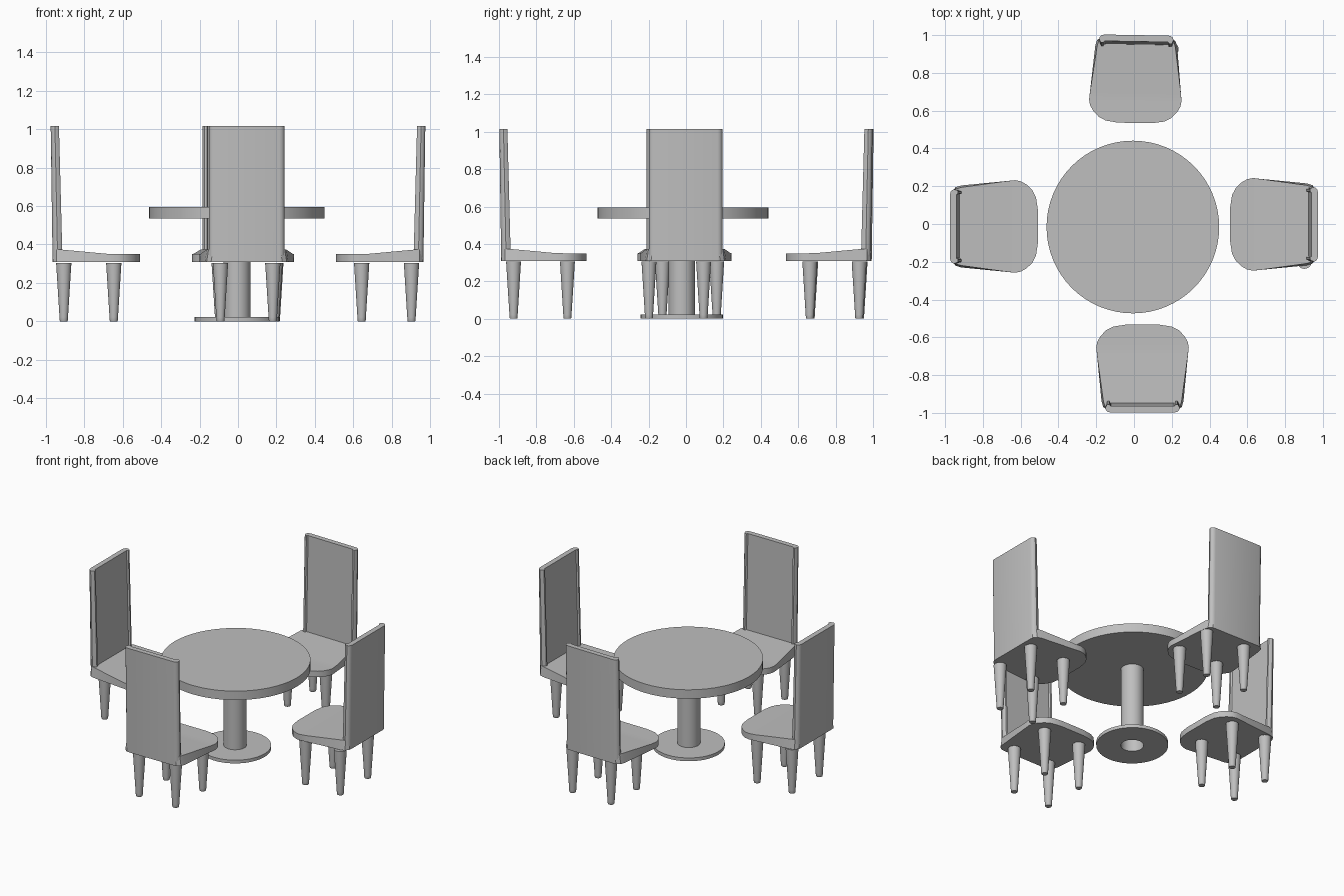
import bpy, bmesh, math
from mathutils import Matrix

cube = bpy.data.objects.get("Cube")
if cube:
    bpy.data.objects.remove(cube, do_unlink=True)

grey = bpy.data.materials.new("plain grey")
grey.use_nodes = True
GREY = (0.52, 0.52, 0.52, 1)
grey.diffuse_color = GREY
grey.node_tree.nodes["Principled BSDF"].inputs["Base Color"].default_value = GREY


def finish(name, bm, matrix=Matrix()):
    """Turn a bmesh into a named, placed, softly shaded object."""
    bmesh.ops.recalc_face_normals(bm, faces=bm.faces)
    mesh = bpy.data.meshes.new(name)
    bm.to_mesh(mesh)
    bm.free()
    mesh.materials.append(grey)
    ob = bpy.data.objects.new(name, mesh)
    bpy.context.collection.objects.link(ob)
    ob.matrix_world = matrix
    bpy.ops.object.select_all(action='DESELECT')
    ob.select_set(True)
    bpy.context.view_layer.objects.active = ob
    bpy.ops.object.shade_smooth_by_angle(angle=math.radians(35))
    return ob


def loft(name, sections, matrix=Matrix(), caps=True, loop=False):
    """Skin a list of closed cross-sections with equal point counts."""
    bm = bmesh.new()
    rings = [[bm.verts.new(p) for p in s] for s in sections]
    pairs = list(zip(rings, rings[1:]))
    if loop:
        pairs.append((rings[-1], rings[0]))
    for a, b in pairs:
        for i in range(len(a)):
            j = (i + 1) % len(a)
            bm.faces.new((a[i], a[j], b[j], b[i]))
    if caps:
        bm.faces.new(rings[0])
        bm.faces.new(rings[-1])
    return finish(name, bm, matrix)


def turned(name, profile, sides, matrix=Matrix(), caps=True, loop=False):
    """Lathe a (radius, height) profile around z."""
    turn = [math.tau * i / sides for i in range(sides)]
    rings = [[(r * math.cos(t), r * math.sin(t), z) for t in turn] for r, z in profile]
    return loft(name, rings, matrix, caps, loop)


# Table: round top, hollow pedestal, ring-shaped foot
turned("table_top", [(0.457, 0.535), (0.457, 0.595)], 64,
       Matrix.Translation((-0.006, -0.016, 0)))
centre = Matrix.Translation((-0.005, -0.023, 0))
turned("table_column", [(0.07, 0.0), (0.07, 0.535)], 32, centre, caps=False)
turned("table_base", [(0.07, 0), (0.22, 0), (0.22, 0.022), (0.07, 0.022)], 48,
       centre, caps=False, loop=True)

# Chair shapes: depth runs forward from the back of the chair (towards -y)
SEAT = [(0.012, 0.175), (0.03, 0.198), (0.06, 0.207), (0.3, 0.24), (0.345, 0.245),
        (0.375, 0.239), (0.405, 0.222), (0.435, 0.193), (0.455, 0.155), (0.465, 0.09)]
BACK = [(0.17, 0), (0.183, 0.003), (0.193, 0.011), (0.197, 0.022), (0.193, 0.034),
        (0.186, 0.043), (0.174, 0.043), (0.168, 0.034)]
LEG = [(0.019, 0), (0.021, 0.004), (0.022, 0.022), (0.0395, 0.3), (0.0395, 0.305)]


def seat_section(depth, half):
    rise = min(max((0.31 - depth) / 0.25, 0), 1)
    top = 0.35 + 0.023 * rise
    low = half + 0.01 * rise
    return [(-low, -depth, 0.31), (low, -depth, 0.31),
            (half, -depth, top), (-half, -depth, top)]


def back_section(z, lean, thicken):
    half = [(x, -(lean + d * thicken), z) for x, d in BACK]
    return half + [(-x, y, z) for x, y, z in reversed(half)]


def chair(side, x, y, degrees, leg_depths, leg_shift, leg_spread):
    place = Matrix.Translation((x, y, 0)) @ Matrix.Rotation(math.radians(degrees), 4, 'Z')
    loft(side + "_chair_seat", [seat_section(*s) for s in SEAT], place)
    loft(side + "_chair_backrest",
         [back_section(0.31, 0.01, 1.2), back_section(1.015, 0, 1)], place)
    for row, depth in zip(("rear", "front"), leg_depths):
        for hand, sign in (("left", 1), ("right", -1)):
            spot = Matrix.Translation((leg_shift + sign * leg_spread, -depth, 0))
            turned(f"{side}_chair_{row}_{hand}_leg", LEG, 20, place @ spot)


# Four chairs around the table
chair("back", 0.013, 1.0, -1, (0.071, 0.335), 0.04, 0.145)
chair("front", 0.045, -0.998, 180, (0.076, 0.364), 0, 0.136)
chair("left", 0.974, -0.002, -90, (0.072, 0.331), 0.05, 0.146)
chair("right", -0.974, -0.013, 90, (0.068, 0.328), 0.032, 0.145)
